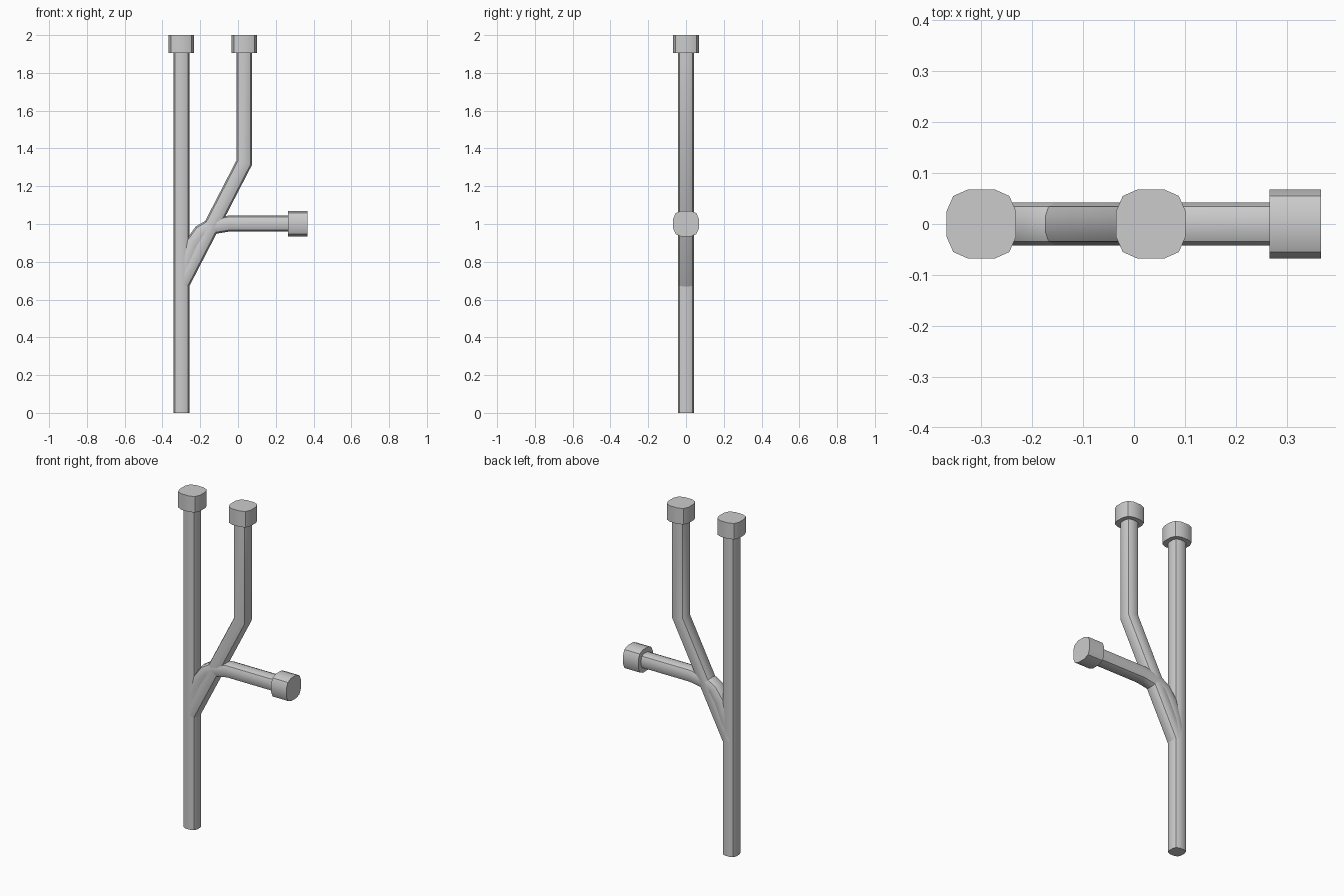
import bpy, bmesh, math
from mathutils import Vector

if "Cube" in bpy.data.objects:
    bpy.data.objects.remove(bpy.data.objects["Cube"])

# Slightly squarish 12-sided section, half width 1
QUARTER = [(1, 0.38), (0.81, 0.81), (0.38, 1)]
SECTION = []
for k in range(4):
    c, s = round(math.cos(k * math.pi / 2)), round(math.sin(k * math.pi / 2))
    pts = [(x * c - y * s, x * s + y * c) for x, y in QUARTER]
    SECTION += pts


def tube(name, path, radius, smooth=35):
    """Sweep the section along a path in the XZ plane with mitred bends."""
    p = [Vector((x, 0, z)) for x, z in path]
    dirs = [(b - a).normalized() for a, b in zip(p, p[1:])]
    bm = bmesh.new()
    rings = []
    for i, pt in enumerate(p):
        d0, d1 = dirs[max(i - 1, 0)], dirs[min(i, len(dirs) - 1)]
        t = (d0 + d1).normalized()
        side = Vector((t.z, 0, -t.x)) / t.dot(d1)
        rings.append([bm.verts.new(pt + radius * (u * side + v * Vector((0, 1, 0))))
                      for u, v in SECTION])
    n = len(SECTION)
    for a, b in zip(rings, rings[1:]):
        for j in range(n):
            bm.faces.new((a[j], a[(j + 1) % n], b[(j + 1) % n], b[j]))
    bm.faces.new(rings[0][::-1])
    bm.faces.new(rings[-1])
    bmesh.ops.recalc_face_normals(bm, faces=bm.faces[:])
    me = bpy.data.meshes.new(name)
    bm.to_mesh(me)
    bm.free()
    ob = bpy.data.objects.new(name, me)
    bpy.context.collection.objects.link(ob)
    bpy.ops.object.select_all(action='DESELECT')
    ob.select_set(True)
    bpy.context.view_layer.objects.active = ob
    bpy.ops.object.shade_smooth_by_angle(angle=math.radians(smooth))
    return ob


R, CAP = 0.042, 0.068

# Pipes: straight main, angled riser, curved side outlet
tube("main_pipe", [(-0.30, 0), (-0.30, 1.91)], R)
tube("riser_branch", [(-0.30, 0.68), (0.033, 1.325), (0.033, 1.91)], R)
tube("side_branch", [(-0.30, 0.69), (-0.274, 0.80), (-0.238, 0.895), (-0.195, 0.955),
                     (-0.14, 0.987), (-0.05, 1.002), (0.275, 1.002)], R)

# End collars
tube("main_collar", [(-0.30, 1.905), (-0.30, 2.0)], CAP)
tube("riser_collar", [(0.033, 1.905), (0.033, 2.0)], CAP)
tube("side_collar", [(0.266, 1.002), (0.367, 1.002)], CAP)
